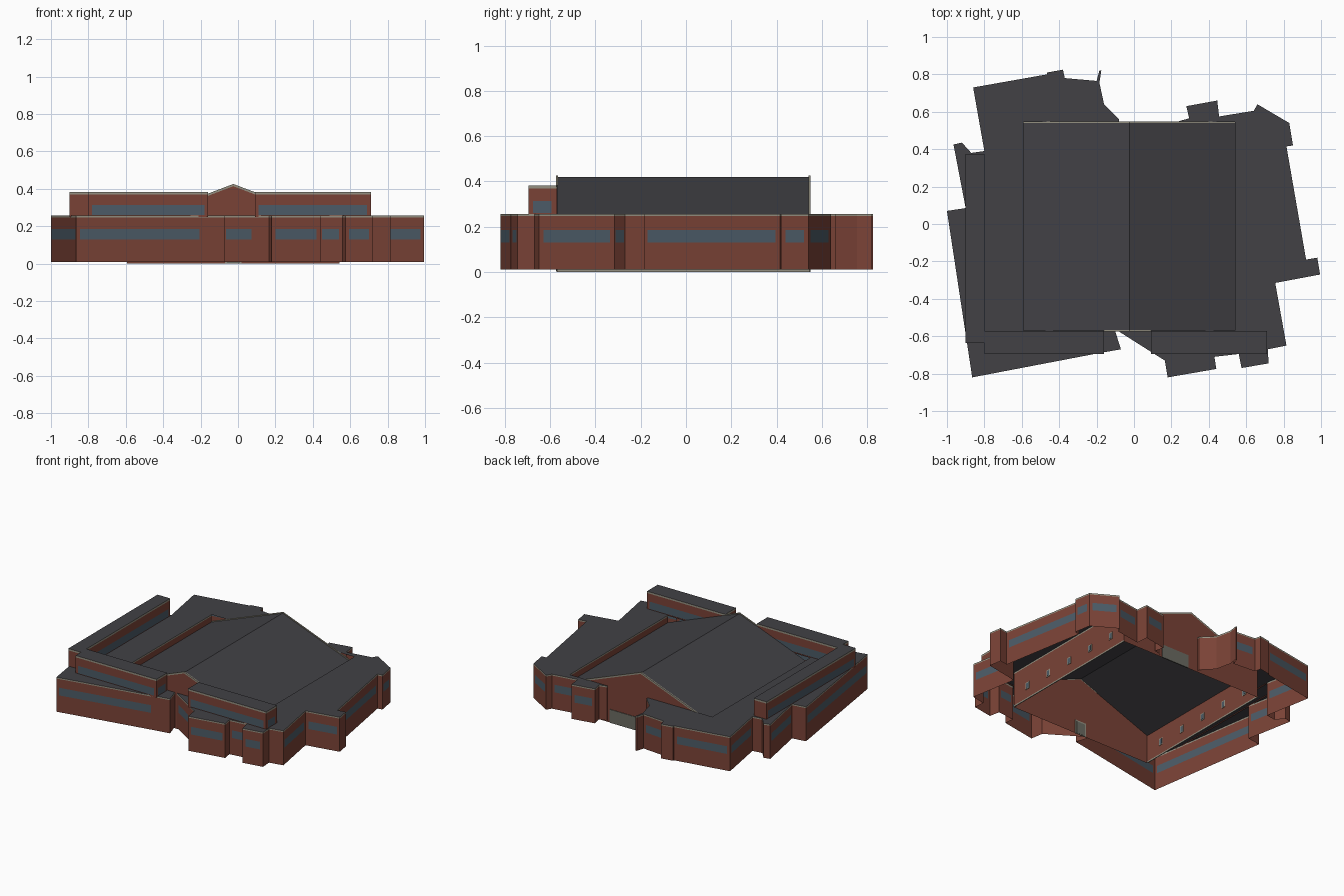
import bpy
from math import hypot

cube = bpy.data.objects.get("Cube")
if cube:
    bpy.data.objects.remove(cube, do_unlink=True)


def material(name, rgb):
    mat = bpy.data.materials.new(name)
    mat.use_nodes = True
    mat.diffuse_color = (*rgb, 1)
    mat.node_tree.nodes["Principled BSDF"].inputs["Base Color"].default_value = (*rgb, 1)
    return mat


MATERIALS = [
    material("red brick", (.195, .055, .037)),
    material("dark roofing", (.054, .053, .060)),
    material("blue grey glass", (.072, .105, .135)),
    material("pale stone trim", (.30, .28, .22)),
    material("grey door", (.15, .15, .125)),
]
BRICK, ROOF, GLASS, TRIM, DOOR = range(len(MATERIALS))

# Main hall extents
LEFT, RIGHT, FRONT, BACK = -.59, .54, -.57, .545
MID = (LEFT + RIGHT) / 2
EAVE, RIDGE = .205, .42


def roof_z(x):
    return RIDGE - (RIDGE - EAVE) * abs(x - MID) / (RIGHT - MID)


def build(name, faces):
    """Make an object from (corner list, colour index) pairs."""
    verts, polys = [], []
    for corners, _ in faces:
        polys.append(range(len(verts), len(verts) + len(corners)))
        verts.extend(corners)
    mesh = bpy.data.meshes.new(name)
    mesh.from_pydata(verts, [], [list(p) for p in polys])
    for mat in MATERIALS:
        mesh.materials.append(mat)
    for poly, (_, colour) in zip(mesh.polygons, faces):
        poly.material_index = colour
    obj = bpy.data.objects.new(name, mesh)
    bpy.context.collection.objects.link(obj)
    return obj


def box(name, x, y, z, colour):
    """Axis-aligned box from three (low, high) ranges."""
    def corner(i, j, k):
        return (x[i], y[j], z[k])
    faces = []
    for side, order in ((0, (0, 1, 2, 3)), (1, (3, 2, 1, 0))):
        ring = ((0, 0), (0, 1), (1, 1), (1, 0))
        for pts in ([corner(side, a, b) for a, b in reversed(ring)],
                    [corner(a, side, b) for a, b in ring],
                    [corner(a, b, side) for a, b in ring]):
            faces.append(([pts[n] for n in order], colour))
    return build(name, faces)


def on_hall(p, q):
    """True where an edge lies along a hall wall."""
    return (p[0] == q[0] and p[0] in (LEFT, RIGHT)) or on_gable(p, q)


def on_gable(p, q):
    return p[1] == q[1] and p[1] in (FRONT, BACK)


def storey(name, outline, levels, min_band, margin=.02):
    """Walls with a window band and a stone edge, closed by a flat roof."""
    area = sum(p[0] * q[1] - q[0] * p[1]
               for p, q in zip(outline, outline[1:] + outline[:1]))
    if area < 0:
        outline = outline[::-1]
    faces = [([(x, y, levels[-1]) for x, y in outline], ROOF)]
    for p, q in zip(outline, outline[1:] + outline[:1]):
        if on_gable(p, q):
            continue
        length = hypot(q[0] - p[0], q[1] - p[1])
        band = length > min_band and not on_hall(p, q)
        stops = [0, margin / length, 1 - margin / length, 1] if band else [0, 1]
        cols = [(p[0] + (q[0] - p[0]) * t, p[1] + (q[1] - p[1]) * t) for t in stops]
        for c, (a, b) in enumerate(zip(cols, cols[1:])):
            for r, (low, high) in enumerate(zip(levels, levels[1:])):
                colour = BRICK
                if r == len(levels) - 2:
                    colour = TRIM
                elif band and c == 1 and r == 1:
                    colour = GLASS
                faces.append(([(*a, low), (*b, low), (*b, high), (*a, high)], colour))
    return build(name, faces)


# Lower storey on either side of the hall, outlines in hundredths
west = [(-8, 56), (-16, 64), (-18.5, 75.5), (-17.5, 82), (-18.5, 82), (-20, 76.5),
        (-37, 78), (-38, 82.5), (-46.5, 81), (-46.5, 80), (-86, 73), (-80, 39),
        (-87, 38), (-92, 43.5), (-96.5, 42.5), (-90, 8.5), (-100, 7), (-86.5, -82),
        (-18.5, -69), (-7, -67), (-10, -57.5)]
east = [(-8, -57.5), (9, -68.3), (16.5, -73), (18, -82), (44, -77.5), (43, -71),
        (56, -69.5), (57.5, -77), (72, -74.5), (71.5, -67), (81.5, -65),
        (75.5, -31.5), (99.5, -27), (98, -18), (92, -19), (81.5, 41.5), (85, 42),
        (83, 54), (66, 64), (64, 60.5), (45.5, 57.5), (44.5, 66), (28, 63),
        (29.5, 56.5), (24, 55)]
LOWER = [.01, .13, .185, .247, .257]


def hundredths(points):
    return [(x / 100, y / 100) for x, y in points]


storey("west_lower_storey",
       hundredths(west) + [(-.10, FRONT), (LEFT, FRONT), (LEFT, BACK), (-.08, BACK)],
       LOWER, .122)
storey("east_lower_storey",
       hundredths(east) + [(.24, BACK), (RIGHT, BACK), (RIGHT, FRONT), (-.08, FRONT)],
       LOWER, .1215)

# Upper storey: L-shaped wing and a straight wing
UPPER = [.25, .26, .313, .369, .382]
INNER = FRONT - .003
storey("west_upper_wing",
       [(-.9, -.635), (-.8, -.635), (-.8, -.695), (-.16, -.695), (-.16, INNER),
        (-.8, INNER), (-.8, .375), (-.9, .375)], UPPER, .11)
storey("east_upper_wing",
       [(.09, -.695), (.71, -.695), (.71, INNER), (.09, INNER)], UPPER, .11)

# Hall gable walls and pitched roof
for name, y in (("front_gable", FRONT), ("back_gable", BACK)):
    pts = [(LEFT, y, 0), (RIGHT, y, 0), (RIGHT, y, EAVE), (MID, y, RIDGE), (LEFT, y, EAVE)]
    build(name, [(pts if y < 0 else pts[::-1], BRICK)])
build("hall_roof", [
    ([(x0, FRONT, roof_z(x0)), (x1, FRONT, roof_z(x1)),
      (x1, BACK, roof_z(x1)), (x0, BACK, roof_z(x0))], ROOF)
    for x0, x1 in ((LEFT, MID), (MID, RIGHT))])


def coping(name, x0, x1, y0, y1):
    """Stone strip that follows the gable slope."""
    faces = []
    for a, b in ((x0, MID), (MID, x1)):
        za, zb, t = roof_z(a), roof_z(b), .006
        faces += [
            ([(a, y0, za + t), (b, y0, zb + t), (b, y1, zb + t), (a, y1, za + t)], TRIM),
            ([(a, y0, za - t), (b, y0, zb - t), (b, y0, zb + t), (a, y0, za + t)], TRIM),
            ([(b, y1, zb - t), (a, y1, za - t), (a, y1, za + t), (b, y1, zb + t)], TRIM)]
    build(name, faces)


coping("front_coping", -.16, .09, FRONT - .004, FRONT + .004)
coping("back_coping", LEFT, RIGHT, BACK - .004, BACK + .004)

# Hall base strips, doors and small side windows
for side, x in (("west", LEFT), ("east", RIGHT)):
    box(side + "_base_strip", (x - .003, x + .003), (FRONT, BACK), (0, .01), TRIM)
    for n in range(5):
        y = FRONT + .14 + n * .21
        box(side + "_window_frame", (x - .003, x + .003), (y - .017, y + .017), (.075, .125), TRIM)
        box(side + "_window_pane", (x - .004, x + .004), (y - .011, y + .011), (.081, .119), GLASS)
box("loading_door", (0, .22), (BACK - .004, BACK + .004), (0, .095), DOOR)
box("front_door_frame", (-.07, .02), (FRONT - .003, FRONT + .003), (0, .10), TRIM)
box("front_door", (-.06, .01), (FRONT - .004, FRONT + .004), (.004, .09), DOOR)
